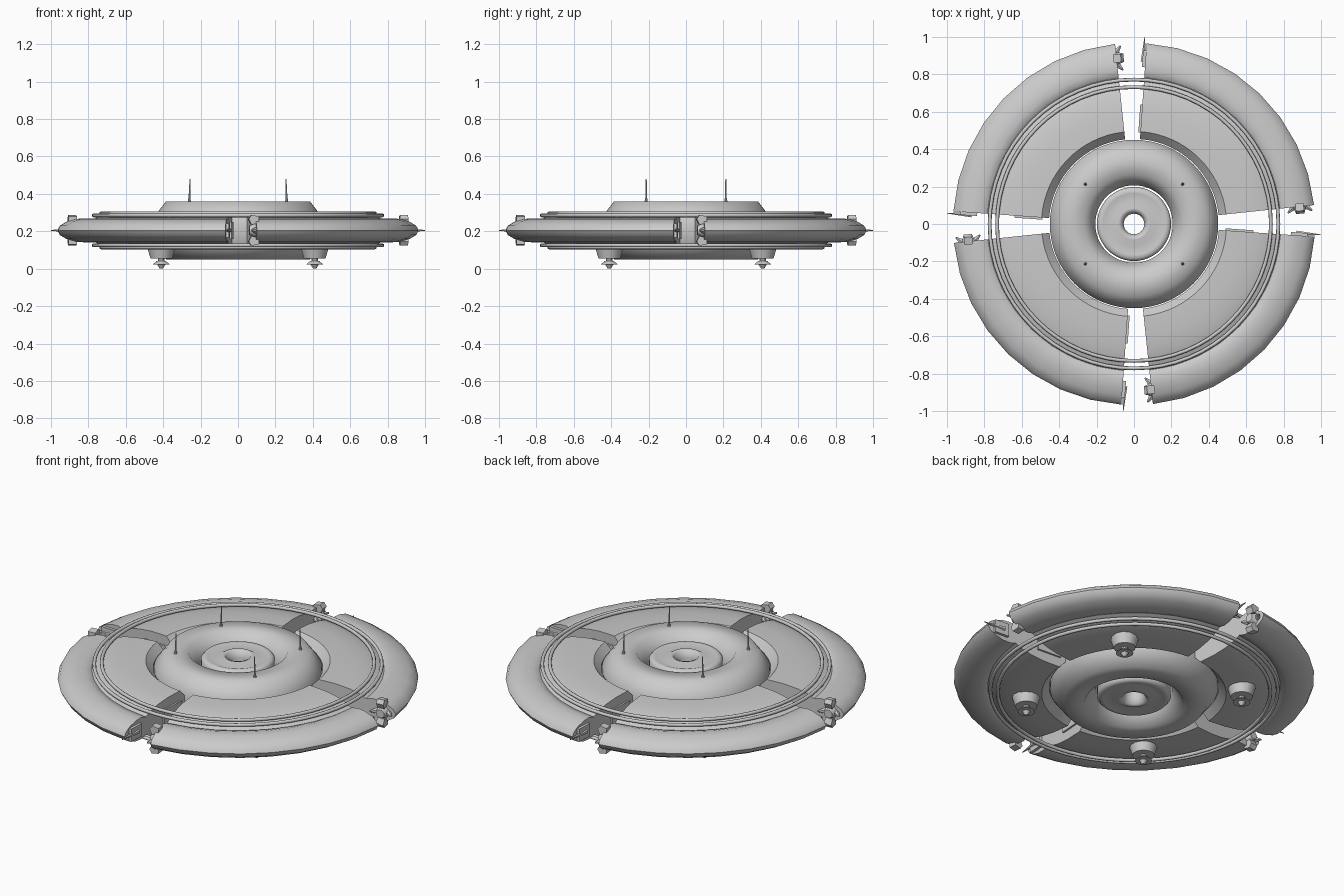
import bpy, bmesh, math
from mathutils import Matrix, Vector

if "Cube" in bpy.data.objects:
    bpy.data.objects.remove(bpy.data.objects["Cube"])

MID = 0.205  # height of the mirror plane of the saucer


def finish(bm, name, angle=35):
    bmesh.ops.recalc_face_normals(bm, faces=bm.faces)
    me = bpy.data.meshes.new(name)
    bm.to_mesh(me)
    bm.free()
    ob = bpy.data.objects.new(name, me)
    bpy.context.collection.objects.link(ob)
    bpy.ops.object.select_all(action='DESELECT')
    ob.select_set(True)
    bpy.context.view_layer.objects.active = ob
    bpy.ops.object.shade_smooth_by_angle(angle=math.radians(angle))
    return ob


def revolve(name, profile, steps, a0=0, a1=360, angle=35):
    """Sweep a closed (radius, height) profile round z; cap partial sweeps."""
    bm = bmesh.new()
    full = a1 - a0 >= 360
    rings = []
    for i in range(steps if full else steps + 1):
        a = math.radians(a0 + (a1 - a0) * i / steps)
        rings.append([bm.verts.new((r * math.cos(a), r * math.sin(a), z)) for r, z in profile])
    n = len(profile)
    for i in range(steps):
        p, q = rings[i], rings[(i + 1) % len(rings)]
        for j in range(n):
            bm.faces.new((p[j], p[(j + 1) % n], q[(j + 1) % n], q[j]))
    if not full:
        bm.faces.new(rings[0])
        bm.faces.new(rings[-1])
    return finish(bm, name, angle)


def mirrored(half):
    """Profile from its upper half, given as (radius, height above MID)."""
    return [(r, MID + h) for r, h in half] + [(r, MID - h) for r, h in reversed(half) if h > 0]


def circle(r, z, t, n=8):
    return [(r + t * math.cos(2 * math.pi * k / n), z + t * math.sin(2 * math.pi * k / n)) for k in range(n)]


def add_box(bm, c, s):
    bmesh.ops.create_cube(bm, size=1, matrix=Matrix.Translation(c) @ Matrix.Diagonal((*s, 1)))


def add_cone(bm, p, q, r1, r2, n=10):
    p, q = Vector(p), Vector(q)
    rot = (q - p).to_track_quat('Z', 'Y').to_matrix().to_4x4()
    bmesh.ops.create_cone(bm, cap_ends=True, segments=n, radius1=r1, radius2=r2,
                          depth=(q - p).length, matrix=Matrix.Translation((p + q) / 2) @ rot)


def add_fin(bm, pts, x, t):
    """Thin plate outlined in (y, z), thickness t about x."""
    a = [bm.verts.new((x - t, y, z)) for y, z in pts]
    b = [bm.verts.new((x + t, y, z)) for y, z in pts]
    bm.faces.new(a)
    bm.faces.new(b)
    for i in range(len(pts)):
        j = (i + 1) % len(pts)
        bm.faces.new((a[i], a[j], b[j], b[i]))


def place(bm, deg):
    bmesh.ops.transform(bm, matrix=Matrix.Rotation(math.radians(deg), 4, 'Z'), verts=bm.verts)


# Central hub ring and inner core
revolve("hub_ring", mirrored([(0.207, 0.07), (0.265, 0.155), (0.385, 0.155), (0.45, 0.07)]), 64, angle=60)
revolve("core", mirrored([(0.055, 0.09), (0.065, 0.128), (0.085, 0.135), (0.12, 0.115),
                          (0.165, 0.13), (0.185, 0.13), (0.198, 0.115)]), 48, angle=60)

# Upper and lower pairs of thin rings
for side, s in (("upper", 1), ("lower", -1)):
    revolve(side + "_inner_ring", circle(0.732, MID + s * 0.091, 0.010), 64, angle=60)
    revolve(side + "_outer_ring", circle(0.772, MID + s * 0.080, 0.010), 64, angle=60)

PANEL = mirrored([(0.455, 0.06), (0.495, 0.102), (0.60, 0.100), (0.68, 0.090), (0.75, 0.072), (0.80, 0.045)])
POD = mirrored([(0.765, 0.025), (0.785, 0.053), (0.825, 0.064), (0.87, 0.061), (0.92, 0.046), (0.955, 0.025), (0.968, 0.0)])

for k in range(4):
    base = 90 * k
    # Quarter hull: panel and rim pod
    revolve(f"hull_panel_{k}", PANEL, 16, base + 6, base + 86, angle=40)
    revolve(f"rim_pod_{k}", POD, 8, base + 6, base + 86, angle=45)

    # Finned thruster at the start of the pod (built along +x, nozzle towards -y)
    bm = bmesh.new()
    add_cone(bm, (0.89, 0.02, MID), (0.89, -0.03, MID), 0.045, 0.025)
    for s in (1, -1):
        add_fin(bm, [(0.02, MID + s * 0.04), (0.02, MID + s * 0.075), (-0.02, MID + s * 0.082),
                     (-0.035, MID + s * 0.06), (-0.02, MID + s * 0.03)], 0.89, 0.022)
        add_cone(bm, (0.89 + s * 0.025, 0.01, MID), (0.89 + s * 0.065, -0.025, MID), 0.022, 0.005, 6)
    bmesh.ops.translate(bm, vec=(0, -0.003, 0), verts=bm.verts)
    place(bm, base + 6)
    finish(bm, f"thruster_{k}")

    # Swept spike at the far end of the pod
    bm = bmesh.new()
    add_box(bm, (0.885, 0.006, MID), (0.09, 0.02, 0.075))
    add_cone(bm, (0.87, 0.012, MID), (1.002, 0.012, MID), 0.015, 0.002, 6)
    place(bm, base + 86)
    finish(bm, f"rim_spike_{k}")

    # Flat service box on the panel's end wall
    bm = bmesh.new()
    add_box(bm, (0.565, 0.004, MID), (0.15, 0.014, 0.09))
    place(bm, base + 86)
    finish(bm, f"service_box_{k}")

    # Landing leg: housing, strut and pointed foot
    bm = bmesh.new()
    add_cone(bm, (0.58, 0, 0.115), (0.58, 0, 0.055), 0.078, 0.06, 12)
    add_cone(bm, (0.58, 0, 0.06), (0.58, 0, 0.025), 0.018, 0.018)
    add_cone(bm, (0.58, 0, 0.042), (0.58, 0, 0.022), 0.022, 0.048)
    add_cone(bm, (0.58, 0, 0.022), (0.58, 0, 0.0), 0.022, 0.008)
    place(bm, base + 45)
    finish(bm, f"landing_leg_{k}")

# Four aerials on the hub
for sx in (1, -1):
    for sy in (1, -1):
        bm = bmesh.new()
        x, y = 0.26 * sx, 0.213 * sy
        add_cone(bm, (x, y, 0.355), (x, y, 0.375), 0.009, 0.006, 8)
        add_cone(bm, (x, y, 0.37), (x - 0.004 * sx, y, 0.48), 0.005, 0.003, 8)
        finish(bm, f"aerial_{'r' if sx > 0 else 'l'}{'b' if sy > 0 else 'f'}")
